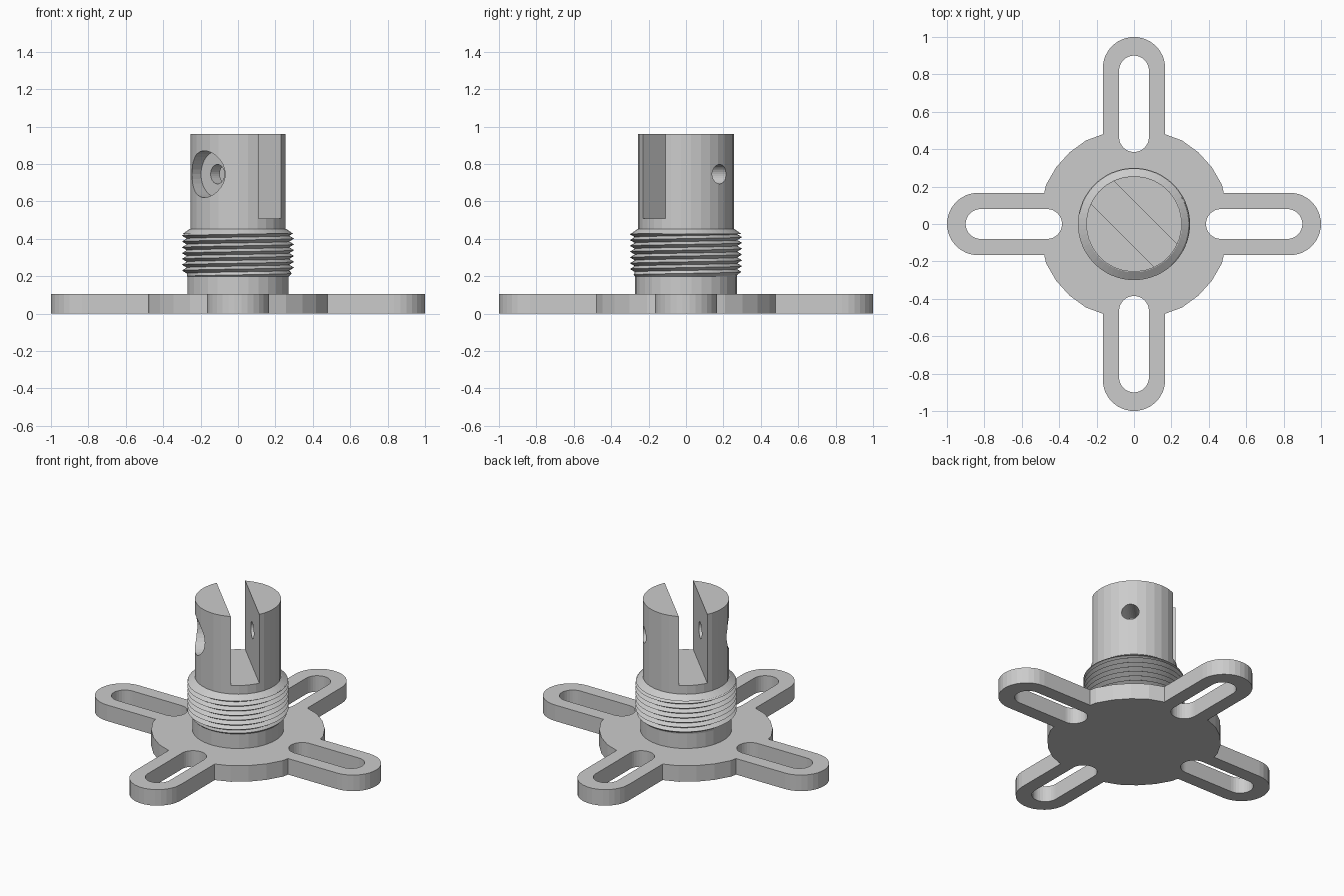
import bpy, bmesh
from math import sin, cos, pi, radians, sqrt, floor
from mathutils import Matrix

cube = bpy.data.objects.get("Cube")
if cube:
    bpy.data.objects.remove(cube, do_unlink=True)

grey = bpy.data.materials.new("light grey")
grey.use_nodes = True
grey.diffuse_color = (0.6, 0.6, 0.6, 1)
grey.node_tree.nodes["Principled BSDF"].inputs["Base Color"].default_value = (0.6, 0.6, 0.6, 1)


def finish(name, bm):
    bmesh.ops.recalc_face_normals(bm, faces=bm.faces)
    mesh = bpy.data.meshes.new(name)
    bm.to_mesh(mesh)
    bm.free()
    mesh.materials.append(grey)
    ob = bpy.data.objects.new(name, mesh)
    bpy.context.scene.collection.objects.link(ob)
    return ob


def prism(name, outline, z0, z1):
    bm = bmesh.new()
    face = bm.faces.new([bm.verts.new((x, y, z0)) for x, y in outline])
    new = bmesh.ops.extrude_face_region(bm, geom=[face])["geom"]
    verts = [v for v in new if isinstance(v, bmesh.types.BMVert)]
    bmesh.ops.translate(bm, verts=verts, vec=(0, 0, z1 - z0))
    return finish(name, bm)


def cylinder(name, r0, r1, z0, z1, sides=30, matrix=Matrix()):
    bm = bmesh.new()
    m = matrix @ Matrix.Translation((0, 0, (z0 + z1) / 2))
    bmesh.ops.create_cone(bm, cap_ends=True, segments=sides, radius1=r0,
                          radius2=r1, depth=z1 - z0, matrix=m)
    return finish(name, bm)


def cut(ob, cutters):
    # Subtract each cutter, then bake the result and drop the cutters
    for c in cutters:
        c.hide_render = True
        mod = ob.modifiers.new("cut", 'BOOLEAN')
        mod.operation, mod.solver, mod.object = 'DIFFERENCE', 'EXACT', c
    bpy.context.view_layer.update()
    dg = bpy.context.evaluated_depsgraph_get()
    mesh = bpy.data.meshes.new_from_object(ob.evaluated_get(dg))
    ob.modifiers.clear()
    ob.data = mesh
    for c in cutters:
        bpy.data.objects.remove(c, do_unlink=True)


def turn(points, quarter):
    for _ in range(quarter):
        points = [(-y, x) for x, y in points]
    return points


def arc(cx, r, start, end, step=12):
    return [(cx + r * cos(radians(a)), r * sin(radians(a)))
            for a in range(start, end + 1, step)]


# Base plate: a disc with four round-ended arms, each with a long slot
DISC, ARM, SLOT, THICK = 0.515, 0.167, 0.08, 0.105
root = sqrt(0.508 ** 2 - ARM ** 2)
outline, slots = [], []
for q in range(4):
    arm = [(root, -ARM)] + arc(1 - ARM, ARM, -90, 90) + [(root, ARM)]
    outline += turn(arm, q)
    outline += [(DISC * cos(radians(a)), DISC * sin(radians(a)))
                for a in range(0, 360, 12) if 21 < a - 90 * q < 69]
    slot = arc(0.82, SLOT, -90, 90) + arc(0.465, SLOT, 90, 270)
    slots.append(prism("slot_cutter", turn(slot, q), -0.1, 0.3))
base = prism("base_plate", outline, 0, THICK)
cut(base, slots)

# Neck under the thread
cylinder("neck", 0.272, 0.272, THICK - 0.005, 0.43)

# Upper post with a diagonal slot and a counterbored cross hole
post = cylinder("slotted_post", 0.256, 0.256, 0.42, 0.96)
h = 0.086
bm = bmesh.new()
bmesh.ops.create_cube(bm, size=1, matrix=Matrix.Rotation(-pi / 4, 4, 'Z')
                      @ Matrix.Translation((0, 0, 1.01))
                      @ Matrix.Diagonal((2, 2 * h, 1, 1)))
groove = finish("groove_cutter", bm)
axis = (Matrix.Translation((0, 0, 0.746)) @ Matrix.Rotation(pi / 4, 4, 'Z')
        @ Matrix.Rotation(pi / 2, 4, 'Y'))
hole = cylinder("hole_cutter", 0.052, 0.052, -0.6, 0.6, 30, axis)
bore = cylinder("bore_cutter", 0.125, 0.125, -0.6, -0.155, 30, axis)
cut(post, [groove, hole, bore])

# Screw thread: a helical zigzag wall, clipped flat at both ends
LOW, HIGH, PITCH, SEG = 0.2, 0.43, 0.031, 60


def thread_radius(z, t):
    phase = (z - LOW) / PITCH - t
    wave = abs(2 * (phase - floor(phase)) - 1)
    return min(0.3 - 0.026 * wave, 0.272 + (z - LOW))


bm = bmesh.new()
rows = []
for k in range(-2, int(2 * (HIGH - LOW) / PITCH) + 3):
    row = []
    for i in range(SEG + 1):
        t = i / SEG
        z = min(max(LOW + PITCH * (k / 2 + t), LOW), HIGH)
        r = thread_radius(z, t)
        row.append(bm.verts.new((r * cos(2 * pi * t), r * sin(2 * pi * t), z)))
    rows.append(row)
for lower, upper in zip(rows, rows[1:]):
    for i in range(SEG):
        bm.faces.new((lower[i], lower[i + 1], upper[i + 1], upper[i]))
bmesh.ops.remove_doubles(bm, verts=bm.verts, dist=0.0002)
bmesh.ops.dissolve_degenerate(bm, edges=bm.edges, dist=0.0001)
finish("screw_thread", bm)

# Chamfered collar above the thread
cylinder("thread_collar", 0.297, 0.258, 0.426, 0.453, SEG)
